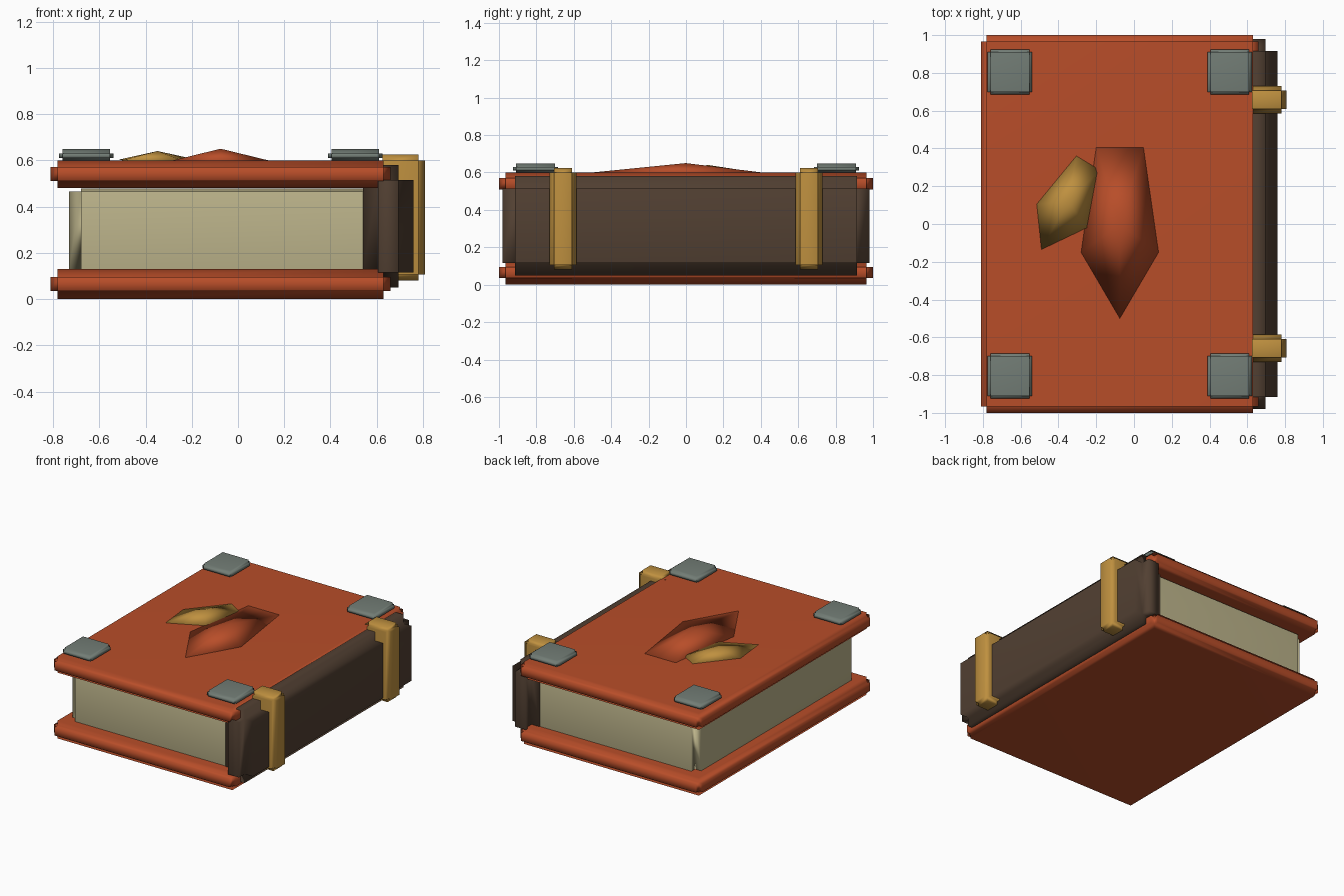
import bpy, bmesh
from mathutils import Vector

if "Cube" in bpy.data.objects:
    bpy.data.objects.remove(bpy.data.objects["Cube"])


def material(name, rgb):
    m = bpy.data.materials.new(name)
    m.diffuse_color = (*rgb, 1)
    m.use_nodes = True
    m.node_tree.nodes["Principled BSDF"].inputs["Base Color"].default_value = m.diffuse_color
    return m


RED = material("rust leather", (0.48, 0.075, 0.022))
BROWN = material("dark brown", (0.084, 0.051, 0.032))
PAPER = material("old paper", (0.51, 0.46, 0.26))
GOLD = material("gold", (0.52, 0.28, 0.05))
GREY = material("grey metal", (0.17, 0.205, 0.18))


def finish(name, bm, mat):
    bmesh.ops.remove_doubles(bm, verts=bm.verts, dist=1e-5)
    bmesh.ops.recalc_face_normals(bm, faces=bm.faces)
    for f in bm.faces:
        f.smooth = True
    me = bpy.data.meshes.new(name)
    bm.to_mesh(me)
    bm.free()
    me.materials.append(mat)
    ob = bpy.data.objects.new(name, me)
    bpy.context.collection.objects.link(ob)
    return ob


def notched_box(name, lo, hi, notch, mat):
    """Box whose edges and corners are stepped inwards by notch (x, y, z)."""
    g = [(lo[i], lo[i] + notch[i], hi[i] - notch[i], hi[i]) for i in range(3)]
    # centre cell plus one raised cell on each of the six sides
    cells = {(1, 1, 1)}
    for a in range(3):
        for s in (0, 2):
            c = [1, 1, 1]
            c[a] = s
            cells.add(tuple(c))
    bm = bmesh.new()
    for c in cells:
        for a in range(3):
            for s in (0, 1):
                n = list(c)
                n[a] += 2 * s - 1
                if tuple(n) in cells:
                    continue
                quad = []
                for u, v in ((0, 0), (1, 0), (1, 1), (0, 1)):
                    k = list(c)
                    k[a] += s
                    k[(a + 1) % 3] += u
                    k[(a + 2) % 3] += v
                    quad.append(bm.verts.new([g[i][k[i]] for i in range(3)]))
                bm.faces.new(quad)
    ob = finish(name, bm, mat)
    mod = ob.modifiers.new("weighted normals", 'WEIGHTED_NORMAL')
    mod.weight = 50
    return ob


def gem(name, outline, centre, base, top, mat):
    """Low faceted stone: outline fanned to an upper and a sunken lower apex."""
    bm = bmesh.new()
    ring = [bm.verts.new((x, y, base)) for x, y in outline]
    for z in (top, 2 * base - top):
        apex = bm.verts.new((*centre, z))
        for i, v in enumerate(ring):
            bm.faces.new((v, ring[(i + 1) % len(ring)], apex))
    return finish(name, bm, mat)


# covers
notched_box("bottom_cover", (-0.81, -1, 0), (0.66, 1, 0.13), (0.03, 0.035, 0.035), RED)
notched_box("top_cover", (-0.81, -1, 0.48), (0.66, 1, 0.60), (0.03, 0.035, 0.03), RED)

# page block
notched_box("pages", (-0.73, -0.91, 0.115), (0.62, 0.91, 0.478), (0.05, 0.043, 0.012), PAPER)

# spine
notched_box("spine", (0.54, -0.98, 0.05), (0.76, 0.98, 0.58), (0.065, 0.065, 0.065), BROWN)

# spine straps and corner plates
for side, s in (("front", -1), ("back", 1)):
    y = 0.658 * s
    notched_box(f"{side}_strap", (0.597, y - 0.073, 0.08), (0.808, y + 0.073, 0.625),
                (0.028, 0.025, 0.025), GOLD)
    y = 0.805 * s
    for end, x in (("left", -0.657), ("right", 0.507)):
        notched_box(f"{side}_{end}_corner_plate", (x - 0.118, y - 0.12, 0.592),
                    (x + 0.118, y + 0.12, 0.648), (0.015, 0.015, 0.018), GREY)

# cover ornaments
gem("red_ornament", [(-0.2, 0.405), (0.05, 0.405), (0.13, -0.15), (-0.075, -0.5), (-0.28, -0.15)],
    (-0.075, 0.0), 0.60, 0.65, RED)
gem("gold_ornament", [(-0.515, 0.105), (-0.305, 0.36), (-0.18, 0.285), (-0.25, -0.02), (-0.49, -0.135)],
    (-0.348, 0.119), 0.603, 0.64, GOLD)
